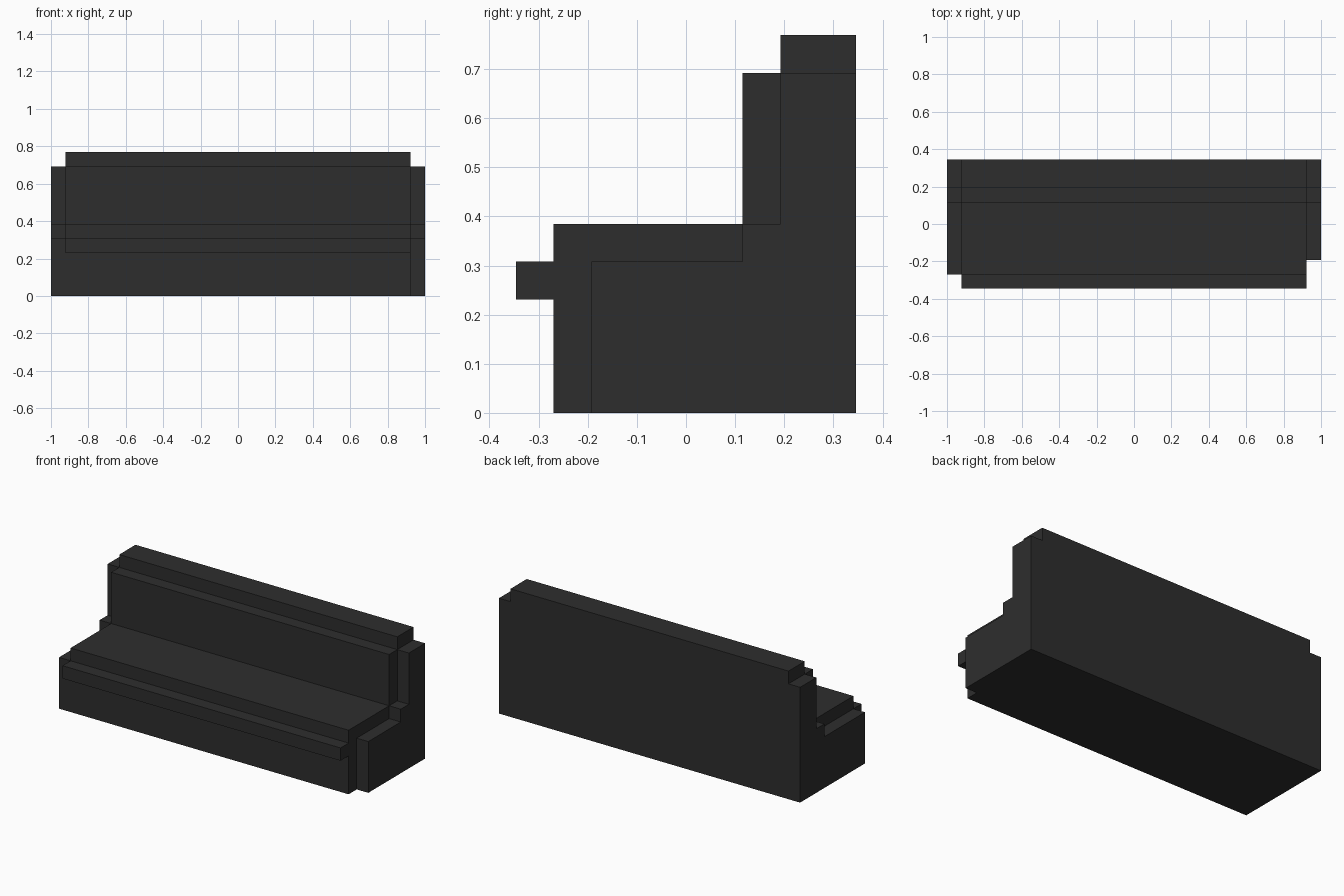
import bpy
import bmesh

cube = bpy.data.objects.get("Cube")
if cube:
    bpy.data.objects.remove(cube, do_unlink=True)

UNIT = 2 / 26            # the model sits on a grid, 26 units long
LENGTH, DEPTH = 26, 9

charcoal = bpy.data.materials.new("charcoal")
charcoal.use_nodes = True
colour = (0.027, 0.027, 0.027, 1)
charcoal.diffuse_color = colour
charcoal.node_tree.nodes["Principled BSDF"].inputs["Base Color"].default_value = colour


def extrude_profile(name, profile, start, end):
    """Extrude a side profile of (depth, height) grid points along x."""
    bm = bmesh.new()
    verts = [bm.verts.new(((start - LENGTH / 2) * UNIT, (y - DEPTH / 2) * UNIT, z * UNIT))
             for y, z in profile]
    face = bm.faces.new(verts)
    result = bmesh.ops.extrude_face_region(bm, geom=[face])
    moved = [v for v in result["geom"] if isinstance(v, bmesh.types.BMVert)]
    bmesh.ops.translate(bm, vec=((end - start) * UNIT, 0, 0), verts=moved)
    bmesh.ops.recalc_face_normals(bm, faces=bm.faces)
    mesh = bpy.data.meshes.new(name)
    bm.to_mesh(mesh)
    bm.free()
    mesh.materials.append(charcoal)
    obj = bpy.data.objects.new(name, mesh)
    bpy.context.collection.objects.link(obj)
    return obj


def end_profile(front):
    """Stepped end, one step lower than the bench."""
    return [(front, 0), (9, 0), (9, 9), (7, 9), (7, 5), (6, 5), (6, 4), (front, 4)]


# Seat with front lip and stepped backrest
bench = [(1, 0), (9, 0), (9, 10), (7, 10), (7, 9), (6, 9), (6, 5),
         (1, 5), (1, 4), (0, 4), (0, 3), (1, 3)]
extrude_profile("bench_body", bench, 1, LENGTH - 1)

# Ends: the left one is set back one step further at the front
extrude_profile("right_end", end_profile(1), 0, 1)
extrude_profile("left_end", end_profile(2), LENGTH - 1, LENGTH)
